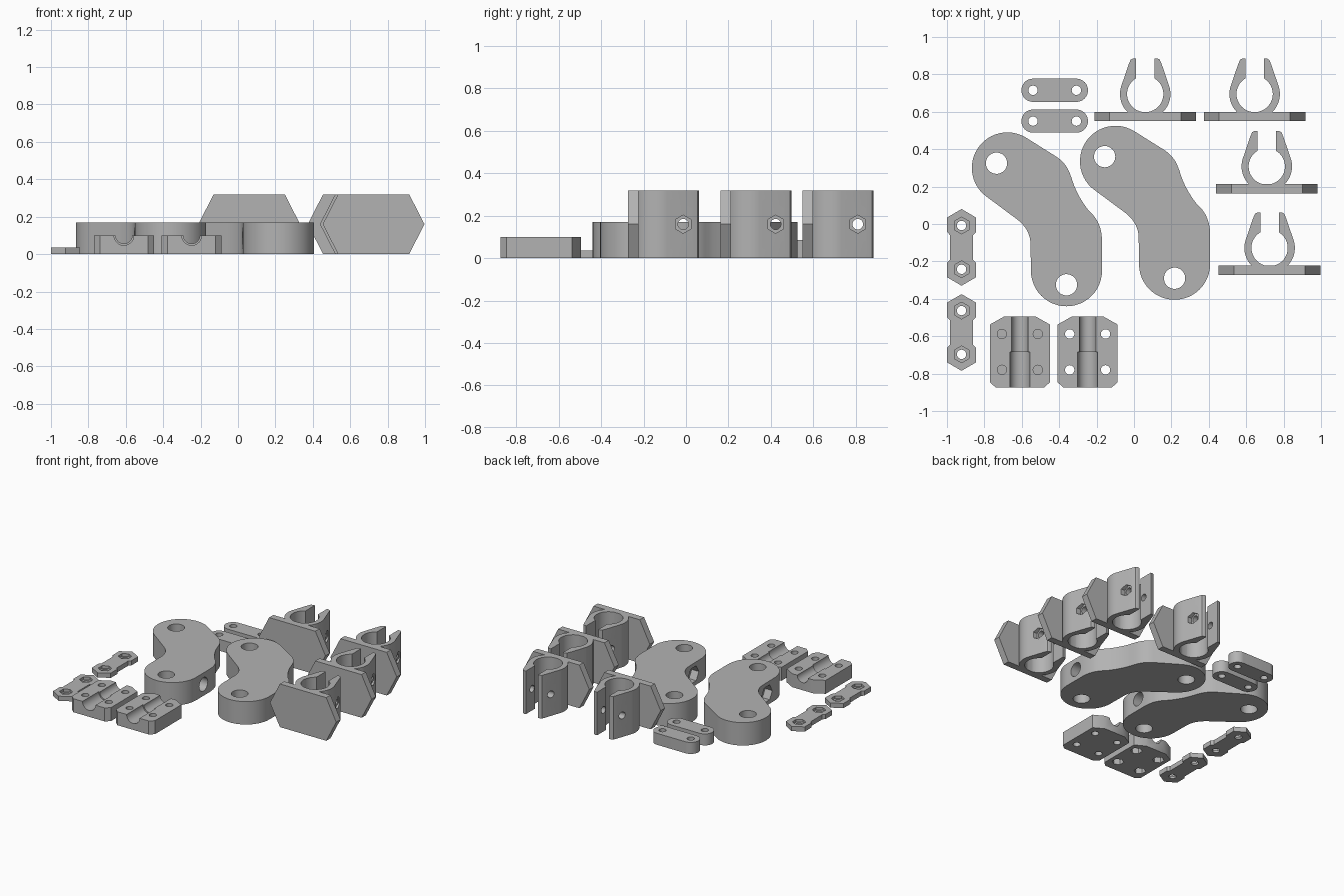
import bpy, bmesh
from math import sin, cos, radians, pi
from mathutils import Matrix, Vector

if "Cube" in bpy.data.objects:
    bpy.data.objects.remove(bpy.data.objects["Cube"])

grey = bpy.data.materials.new("light grey plastic")
grey.use_nodes = True
grey.diffuse_color = (0.45, 0.45, 0.45, 1)
grey.node_tree.nodes["Principled BSDF"].inputs["Base Color"].default_value = (0.45, 0.45, 0.45, 1)


# ---- helpers -------------------------------------------------------------
def arc(cx, cy, r, a0, a1, n=24):
    angles = [radians(a0 + (a1 - a0) * i / n) for i in range(n + 1)]
    return [(cx + r * cos(a), cy + r * sin(a)) for a in angles]


def bend(p, c, q, n=10):
    ts = [i / n for i in range(n + 1)]
    return [tuple((1 - t) ** 2 * p[k] + 2 * t * (1 - t) * c[k] + t * t * q[k] for k in (0, 1)) for t in ts]


def mirror_x(pts):
    return pts + [(-x, y) for x, y in reversed(pts)]


def prism(name, pts, height, matrix=Matrix()):
    """Extrude a closed outline along its local z."""
    bm = bmesh.new()
    face = bm.faces.new([bm.verts.new((x, y, 0)) for x, y in pts])
    top = bmesh.ops.extrude_face_region(bm, geom=[face])["geom"]
    bmesh.ops.translate(bm, vec=(0, 0, height), verts=[v for v in top if isinstance(v, bmesh.types.BMVert)])
    bm.transform(matrix)
    bmesh.ops.recalc_face_normals(bm, faces=bm.faces)
    mesh = bpy.data.meshes.new(name)
    bm.to_mesh(mesh)
    bm.free()
    mesh.materials.append(grey)
    obj = bpy.data.objects.new(name, mesh)
    bpy.context.collection.objects.link(obj)
    return obj


def combine(obj, tool, operation="DIFFERENCE"):
    """Apply a boolean and discard the helper."""
    mod = obj.modifiers.new("shape", "BOOLEAN")
    mod.operation, mod.solver, mod.object = operation, "EXACT", tool
    bpy.context.view_layer.update()
    graph = bpy.context.evaluated_depsgraph_get()
    mesh = bpy.data.meshes.new_from_object(obj.evaluated_get(graph))
    obj.modifiers.clear()
    obj.data = mesh
    bpy.data.objects.remove(tool)


def drill(obj, start, direction, length, r, sides=32, turn=0):
    """Cut a round or hexagonal hole from start along direction."""
    d = Vector(direction).normalized()
    rot = Matrix() if abs(d.z) > 0.9 else d.to_track_quat("Z", "Y").to_matrix().to_4x4()
    pts = [(r * cos(turn + 2 * pi * i / sides), r * sin(turn + 2 * pi * i / sides)) for i in range(sides)]
    combine(obj, prism("cutter", pts, length, Matrix.Translation(start) @ rot))


def finish(obj, places):
    """Shade the part and lay out its copies."""
    bpy.ops.object.select_all(action="DESELECT")
    obj.select_set(True)
    bpy.context.view_layer.objects.active = obj
    bpy.ops.object.shade_smooth_by_angle(angle=radians(30))
    for i, (x, y) in enumerate(places):
        copy = obj if i == 0 else obj.copy()
        if i:
            bpy.context.collection.objects.link(copy)
        copy.location = (x, y, 0)


UP = (0, 0, 1)
POINT = pi / 2

# ---- bent arms -----------------------------------------------------------
outline = (arc(-0.677, 0.30, 0.19, 58, 236)
           + bend((-0.64, 0.036), (-0.553, -0.023), (-0.553, -0.11))
           + arc(-0.361, -0.25, 0.19, 180, 360)
           + bend((-0.171, -0.09), (-0.172, 0), (-0.225, 0.055))
           + bend((-0.245, 0.075), (-0.31, 0.16), (-0.335, 0.25))
           + bend((-0.34, 0.262), (-0.36, 0.325), (-0.42, 0.363)))
arm = prism("bent_arm", outline, 0.17)
for x, y in ((-0.735, 0.325), (-0.361, -0.325)):
    drill(arm, (x, y, -0.1), UP, 0.4, 0.057)
# cross bolts with nut pockets on the inner side of the bend
for p, d in (((-0.71, 0.083, 0.085), (0.55, 0.835, 0)), ((-0.553, -0.16, 0.085), (1, 0, 0))):
    p, d = Vector(p), Vector(d)
    drill(arm, p - d * 0.1, d, 0.7, 0.05)
    drill(arm, p - d * 0.1, d, 0.16, 0.064, 6)
# engraved direction marks on both faces
bar = [(-0.015, -0.097), (0.015, -0.097), (0.015, 0.097), (-0.015, 0.097)]
arrow = [(0.035, -0.02), (0.13, -0.02), (0.13, -0.045), (0.2, 0), (0.13, 0.045), (0.13, 0.02), (0.035, 0.02)]
for z in (-0.02, 0.158):
    for pts, side in ((bar, 0), (arrow, -0.047), (arrow, 0.047)):
        m = Matrix.Translation((-0.35, 0.115, z)) @ Matrix.Rotation(radians(210), 4, "Z")
        combine(arm, prism("cutter", [(u, v + side) for u, v in pts], 0.032, m))
finish(arm, [(0, 0), (0.578, 0.035)])

# ---- pipe clamps with mounting plates ------------------------------------
lying = Matrix.Translation((0, 0.05, 0)) @ Matrix.Rotation(pi / 2, 4, "X")
clamp = prism("pipe_clamp", mirror_x([(-0.19, 0), (-0.272, 0.16), (-0.19, 0.32)]), 0.05, lying)
half = (arc(0, 0.145, 0.135, 227, 163, 16)
        + [(-0.088, 0.305), (-0.078, 0.328), (-0.065, 0.335), (-0.05, 0.335)]
        + arc(0, 0.145, 0.097, 121, 269, 24))
combine(clamp, prism("ring", mirror_x(half), 0.32), "UNION")
for x in (-0.193, 0.193):
    drill(clamp, (x, -0.1, 0.16), (0, 1, 0), 0.2, 0.025)
    drill(clamp, (x, 0.03, 0.16), (0, 1, 0), 0.1, 0.043, 6, POINT)
drill(clamp, (-0.3, 0.26, 0.16), (1, 0, 0), 0.6, 0.025)
drill(clamp, (0.083, 0.26, 0.16), (1, 0, 0), 0.2, 0.043, 6, POINT)
finish(clamp, [(0.06, 0.55), (0.645, 0.55), (0.71, 0.163), (0.725, -0.273)])


# ---- grooved blocks ------------------------------------------------------
def grooved_block(name, capped):
    block = prism(name, mirror_x([(-0.128, -0.19), (-0.16, -0.162), (-0.16, 0.148), (-0.085, 0.19)]), 0.1)
    drill(block, (0, -0.3, 0.1), (0, 1, 0), 0.6, 0.044)
    drill(block, (0, -0.3, 0.1), (0, 1, 0), 0.3, 0.053)
    for x in (-0.096, 0.096):
        for y in (-0.095, 0.097):
            if capped:
                drill(block, (x, y, 0.055), UP, 0.1, 0.025)
                drill(block, (x, y, -0.05), UP, 0.095, 0.04, 6, POINT)
            else:
                drill(block, (x, y, -0.05), UP, 0.2, 0.025)
    return block


finish(grooved_block("nut_block", True), [(-0.61, -0.685)])
finish(grooved_block("screw_block", False), [(-0.248, -0.685)])

# ---- nut plates ----------------------------------------------------------
edge = [(-0.077, 0.16), (-0.077, 0.082), (-0.062, 0.066)]
side = edge + [(x, -y) for x, y in reversed(edge)]
plate = prism("nut_plate", [(0, 0.205)] + side + [(0, -0.205)] + [(-x, y) for x, y in reversed(side)], 0.035)
for y in (-0.117, 0.117):
    drill(plate, (0, y, -0.1), UP, 0.3, 0.025)
    drill(plate, (0, y, 0.015), UP, 0.1, 0.045, 6, POINT)
finish(plate, [(-0.922, -0.125), (-0.922, -0.58)])

# ---- spacer strips -------------------------------------------------------
strip = prism("spacer_strip", arc(0.116, 0, 0.062, -90, 90) + arc(-0.116, 0, 0.062, 90, 270), 0.085)
for x in (-0.116, 0.116):
    drill(strip, (x, 0, -0.1), UP, 0.3, 0.025)
finish(strip, [(-0.424, 0.715), (-0.424, 0.55)])
